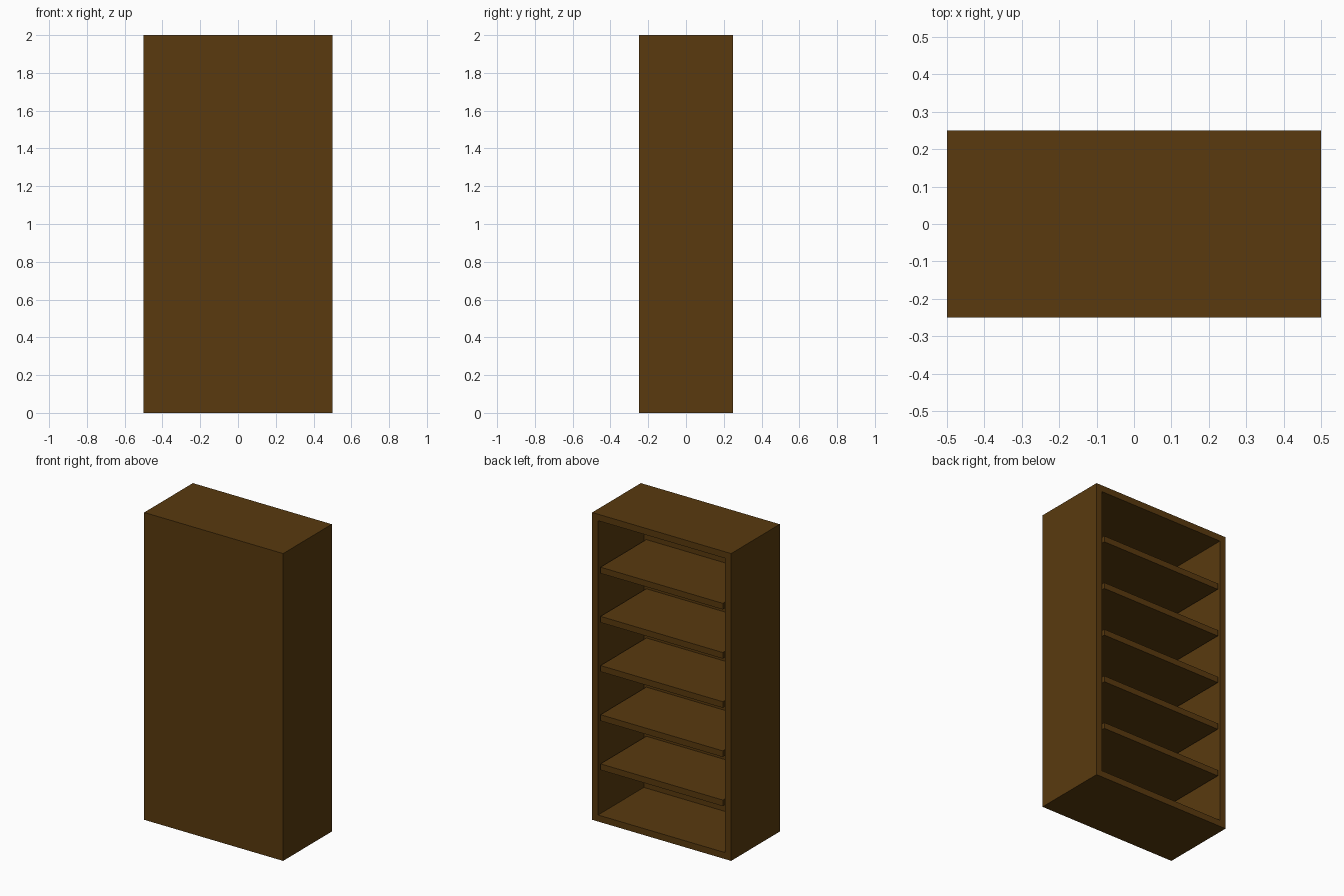
import bpy
import bmesh
from mathutils import Matrix, Vector

WIDTH, DEPTH, HEIGHT = 1.0, 0.5, 2.0
FRAME = 0.06          # thickness of sides, top and bottom
PANEL = 0.03          # thickness of the closed front panel
SHELF = 0.04          # shelf thickness
BAYS = 6

cube = bpy.data.objects.get("Cube")
if cube:
    bpy.data.objects.remove(cube, do_unlink=True)

wood = bpy.data.materials.new("dark_brown_wood")
wood.use_nodes = True
color = (0.1, 0.042, 0.0045, 1.0)
wood.diffuse_color = color
bsdf = next(n for n in wood.node_tree.nodes if n.type == 'BSDF_PRINCIPLED')
bsdf.inputs["Base Color"].default_value = color
bsdf.inputs["Roughness"].default_value = 0.8


def make_box(name, size, center, shape=None):
    """Box of a given size; shape may edit the bmesh further."""
    bm = bmesh.new()
    bmesh.ops.create_cube(bm, size=1.0, matrix=Matrix.Diagonal((*size, 1.0)))
    if shape:
        shape(bm)
    mesh = bpy.data.meshes.new(name)
    bm.to_mesh(mesh)
    bm.free()
    mesh.materials.append(wood)
    obj = bpy.data.objects.new(name, mesh)
    obj.location = center
    bpy.context.collection.objects.link(obj)
    return obj


def hollow_back(bm):
    """Inset the back face and push it in to leave only the front panel."""
    bm.normal_update()
    back = max(bm.faces, key=lambda f: f.calc_center_median().y)
    bmesh.ops.inset_individual(bm, faces=[back], thickness=FRAME)
    pushed = bmesh.ops.extrude_discrete_faces(bm, faces=[back])["faces"][0]
    bmesh.ops.translate(bm, verts=pushed.verts, vec=Vector((0, PANEL - DEPTH, 0)))
    bmesh.ops.recalc_face_normals(bm, faces=bm.faces[:])


# Hollow cabinet body, open at the back
make_box("cabinet_body", (WIDTH, DEPTH, HEIGHT), (0, 0, HEIGHT / 2), hollow_back)

# Evenly spaced shelves, flush with the open side
pitch = (HEIGHT - 2 * FRAME + SHELF) / BAYS
for i in range(1, BAYS):
    z = FRAME + i * pitch - SHELF / 2
    make_box(f"shelf_{i}", (WIDTH - 2 * FRAME, DEPTH - PANEL, SHELF), (0, PANEL / 2, z))
